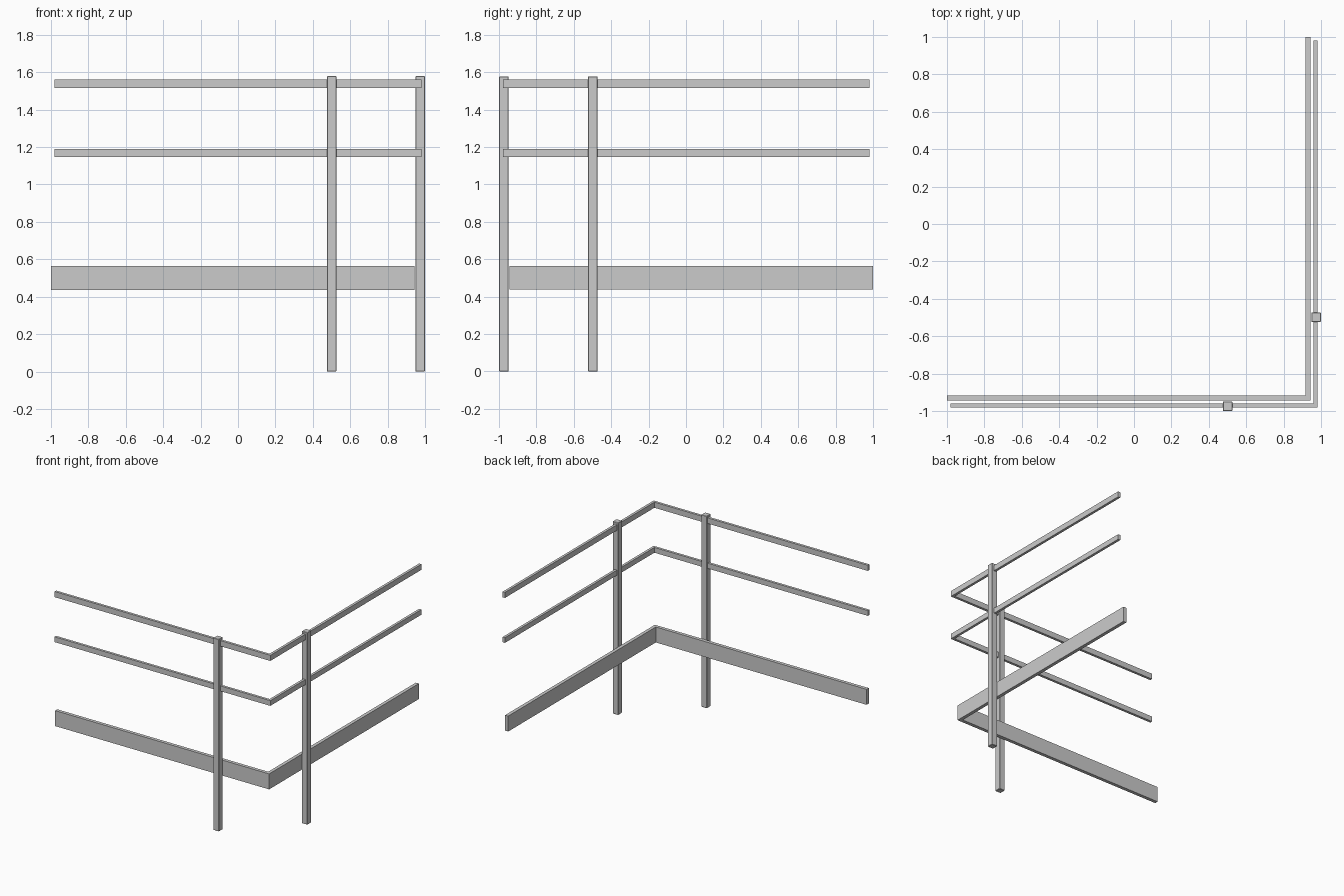
import bpy, bmesh

if "Cube" in bpy.data.objects:
    bpy.data.objects.remove(bpy.data.objects["Cube"])


def add_mesh(name, bm, bevel=0):
    bmesh.ops.recalc_face_normals(bm, faces=bm.faces)
    me = bpy.data.meshes.new(name)
    bm.to_mesh(me)
    bm.free()
    ob = bpy.data.objects.new(name, me)
    bpy.context.collection.objects.link(ob)
    if bevel:
        mod = ob.modifiers.new("edge_bevel", 'BEVEL')
        mod.width = bevel
        mod.segments = 1
    return ob


def corner_bar(name, end, outer, thick, z0, z1):
    """Mitred L-shaped bar running along the front and right sides."""
    inner = outer - thick
    path_out = [(-end, -outer), (outer, -outer), (outer, end)]
    path_in = [(-end, -inner), (inner, -inner), (inner, end)]
    bm = bmesh.new()
    rings = [[bm.verts.new((x, y, z)) for x, y, z in
              ((*o, z0), (*i, z0), (*i, z1), (*o, z1))]
             for o, i in zip(path_out, path_in)]
    for a, b in zip(rings, rings[1:]):
        for k in range(4):
            n = (k + 1) % 4
            bm.faces.new((a[k], a[n], b[n], b[k]))
    bm.faces.new(rings[0])
    bm.faces.new(rings[-1])
    return add_mesh(name, bm)


def post(name, x, y, width=0.051, height=1.578):
    bm = bmesh.new()
    bmesh.ops.create_cube(bm, size=1)
    for v in bm.verts:
        v.co = (x + v.co.x * width, y + v.co.y * width, (v.co.z + 0.5) * height)
    return add_mesh(name, bm, 0.003)


# Rails through the posts
corner_bar("top_rail", 0.981, 0.979, 0.021, 1.515, 1.561)
corner_bar("middle_rail", 0.981, 0.979, 0.021, 1.146, 1.189)

# Wide board behind the posts
corner_bar("lower_board", 1.0, 0.943, 0.028, 0.437, 0.564)

# Posts
post("front_post", 0.5, -0.9735)
post("side_post", 0.9725, -0.498)
